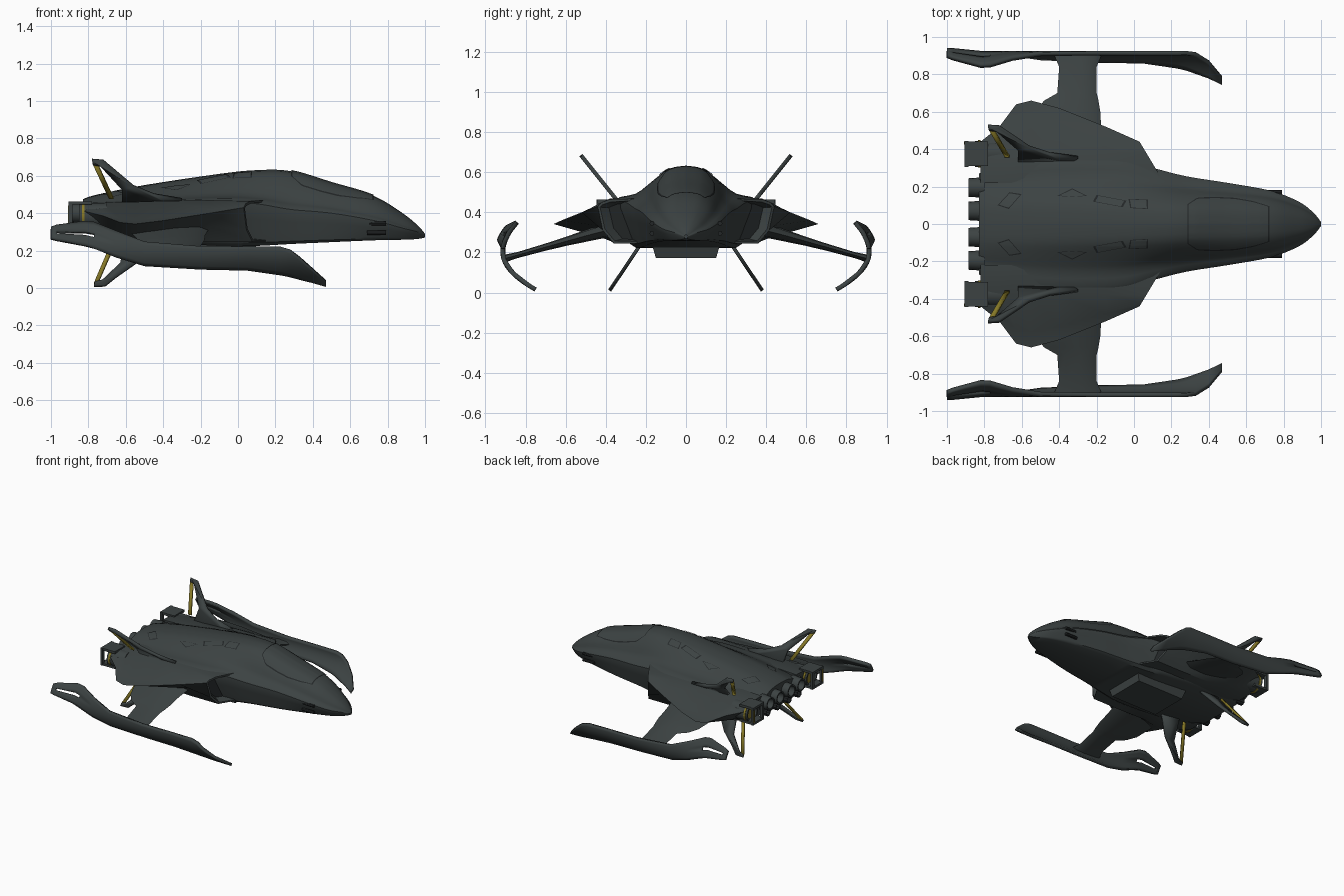
import bpy, bmesh
from math import pi, cos, sin
from mathutils import Vector
from mathutils.bvhtree import BVHTree

if "Cube" in bpy.data.objects:
    bpy.data.objects.remove(bpy.data.objects["Cube"])


def material(name, r, g, b):
    m = bpy.data.materials.new(name)
    m.use_nodes = True
    m.diffuse_color = (r, g, b, 1)
    node = m.node_tree.nodes["Principled BSDF"]
    node.inputs["Base Color"].default_value = (r, g, b, 1)
    node.inputs["Roughness"].default_value = 0.6
    return m


HULL = material("hull grey", 0.045, 0.055, 0.055)
DARK = material("dark recess", 0.016, 0.019, 0.02)
GOLD = material("dull gold", 0.24, 0.19, 0.02)


def build(name, verts, faces, mats, mirror=False, thick=0, recalc=True, edit=None, rule=None):
    """Make an object, optionally edited, thickened and mirrored across the centreline."""
    bm = bmesh.new()
    vs = [bm.verts.new(v) for v in verts]
    for n, f in enumerate(faces):
        face = bm.faces.new([vs[i] for i in f])
        face.material_index = rule(n) if rule else 0
    if recalc:
        bmesh.ops.recalc_face_normals(bm, faces=bm.faces[:])
    if edit:
        edit(bm)
    me = bpy.data.meshes.new(name)
    bm.to_mesh(me)
    bm.free()
    for m in mats:
        me.materials.append(m)
    me.shade_smooth()
    me.set_sharp_from_angle(angle=0.6)
    ob = bpy.data.objects.new(name, me)
    bpy.context.collection.objects.link(ob)
    if thick:
        s = ob.modifiers.new("thickness", 'SOLIDIFY')
        s.thickness, s.offset = thick, 0
    if mirror:
        ob.modifiers.new("mirror", 'MIRROR').use_axis = (False, True, False)
    return ob


def loft(rows):
    """Skin closed loops, with caps on both ends (the last face is the final cap)."""
    n = len(rows[0])
    faces = [(i * n + j, i * n + (j + 1) % n, (i + 1) * n + (j + 1) % n, (i + 1) * n + j)
             for i in range(len(rows) - 1) for j in range(n)]
    total = len(rows) * n
    faces += [tuple(range(n)), tuple(range(total - n, total))]
    return [p for r in rows for p in r], faces


def spline(points, steps):
    """Catmull-Rom interpolation through tuples of any size."""
    p = [Vector(q) for q in points]
    p = [p[0]] + p + [p[-1]]
    out = []
    for i in range(1, len(p) - 2):
        a, b, c, d = p[i - 1:i + 3]
        for k in range(steps):
            t = k / steps
            out.append((b * 2 + (c - a) * t + (a * 2 - b * 5 + c * 4 - d) * t ** 2
                        + (b * 3 - a - c * 3 + d) * t ** 3) * 0.5)
    return out + [p[-1]]


# Fuselage: x, top, ridge half width, side half width, side height, bottom, bottom half width
stations = [(-.83, .475, .15, .27, .42, .3, .2), (-.75, .5, .16, .3, .43, .28, .22),
            (-.5, .55, .17, .35, .45, .25, .28), (-.1, .61, .17, .35, .46, .225, .28),
            (.1, .63, .16, .3, .45, .225, .25), (.28, .625, .15, .255, .42, .235, .22),
            (.5, .56, .14, .22, .4, .245, .19), (.73, .49, .12, .178, .36, .255, .14),
            (.88, .4, .08, .12, .32, .258, .09), (.96, .335, .04, .06, .3, .262, .04),
            (1, .29, .005, .01, .28, .27, .005)]
rows = []
for x, t, r, w, s, b, bw in spline(stations, 4):
    h, d = t - s, s - b
    half = spline([(0, t), (r * .55, t - h * .08), (r, s + h * .6), (r + (w - r) * .45, s + h * .22),
                   (w, s), (w * .5 + bw * .5, s - d * .55), (bw, b + d * .08)], 3)
    half = [tuple(q) for q in half] + [(bw * .9, b)]
    rows.append([(x, y, z) for y, z in half] + [(x, -y, z) for y, z in reversed(half) if y > 1e-6])
hull_verts, hull_faces = loft(rows)
build("fuselage", hull_verts, hull_faces, [HULL])
tree = BVHTree.FromPolygons(hull_verts, hull_faces)

# Side nacelles flowing into short swept wings: x, tip y, tip z, inner wall y, top z, bottom z
rows = []
for x, ty, tz, wy, top, low in [(-.82, .44, .41, .36, .45, .31), (-.72, .52, .385, .37, .455, .28),
                                (-.63, .64, .35, .38, .46, .265), (-.55, .66, .342, .38, .46, .255),
                                (-.4, .62, .36, .38, .465, .25), (-.15, .52, .4, .38, .468, .245),
                                (.03, .44, .43, .38, .465, .245)]:
    front = x > 0
    loop = [(.22, top + .005), (wy, top), (wy * .3 + ty * .7, tz + .02), (ty, tz),
            (wy + .035, tz - .07 if not front else .31), (wy - .02, low), (.22, low)]
    rows.append([(x + (.44 - y) * .6 * front, y, z) for y, z in loop])


def cut_intake(bm):
    bm.faces.ensure_lookup_table()
    mouth = bm.faces[-1]
    bmesh.ops.inset_region(bm, faces=[mouth], thickness=.014)
    bmesh.ops.inset_region(bm, faces=[mouth], thickness=.01, depth=-.07)
    mouth.material_index = 1


build("nacelle_wing", *loft(rows), [HULL, DARK], mirror=True, edit=cut_intake)

# Pylons reaching down and out to the booms: y, rear x, front x, height, thickness
rows = []
for y, x0, x1, z, t in [(.34, -.6, -.15, .325, .08), (.5, -.56, -.175, .283, .06),
                        (.6, -.53, -.18, .255, .045), (.66, -.48, -.19, .238, .04),
                        (.7, -.41, -.2, .227, .036), (.84, -.4, -.2, .187, .03),
                        (.91, -.43, -.17, .168, .04)]:
    c, h = x1 - x0, t / 2
    rows.append([(x1, y, z), (x1 - c * .12, y, z + h * .8), (x1 - c * .4, y, z + h), (x0 + c * .2, y, z + h * .5),
                 (x0, y, z), (x0 + c * .2, y, z - h * .5), (x1 - c * .4, y, z - h), (x1 - c * .12, y, z - h * .8)])
build("pylon", *loft(rows), [HULL], mirror=True)

# Curved blade booms with a slot in the tail: x, top, bottom
spans = [(-1, .322, .262), (-.97, .332, .254), (-.82, .352, .225), (-.77, .347, .21), (-.65, .3, .165),
         (-.5, .245, .122), (-.2, .222, .105), (.05, .222, .1), (.23, .22, .075), (.28, .205, .065),
         (.33, .165, .052), (.4, .1, .035), (.47, .035, .015)]
ROWS = 7
verts, faces = [], []
for i, (x, top, low) in enumerate(spans):
    for j in range(ROWS + 1):
        z = low + (top - low) * j / ROWS
        bend = 3.2 if z > .2 else 4.8
        verts.append((x, .914 - bend * (z - .2) ** 2 + .03 * max(0, (-x - .8) / .2), z))
        if i and j and not (j == 4 and i in (2, 3)):
            a = i * (ROWS + 1) + j
            faces.append((a, a - 1, a - ROWS - 2, a - ROWS - 1))
build("boom", verts, faces, [HULL], mirror=True, thick=.022)


# Canted tail fins, each with a gold rear strut
def fin(name, outline, lean, mat, thick):
    verts = [(x, lean(z), z) for x, z in outline]
    build(name, verts, [tuple(range(len(verts)))], [mat], mirror=True, thick=thick)


def up(z):
    return .36 + (z - .48) * .8


def down(z):
    return .24 + (.22 - z) * .67


fin("upper_fin", [(-.3, .475), (-.45, .5), (-.56, .545), (-.72, .68), (-.78, .685), (-.775, .662),
                  (-.735, .655), (-.62, .53), (-.62, .44), (-.35, .44)], up, HULL, .02)
fin("upper_fin_strut", [(-.778, .668), (-.752, .668), (-.665, .48), (-.69, .48)], up, GOLD, .014)
fin("lower_fin", [(-.42, .28), (-.55, .13), (-.65, .06), (-.71, .012), (-.77, .01), (-.765, .03),
                  (-.725, .04), (-.63, .13), (-.6, .28)], down, HULL, .018)
fin("lower_fin_strut", [(-.77, .025), (-.748, .025), (-.645, .26), (-.67, .26)], down, GOLD, .014)


# Surface panels laid on the hull, each with a dark seam around a hull-coloured field
def panel(name, edges, mirror=True, n=12, rim=.07, lift=.005):
    params = [0, rim] + [rim + (1 - 2 * rim) * k / n for k in range(1, n)] + [1 - rim, 1]
    m, verts = len(params), []
    for u in params:
        k = min(int(u * (len(edges) - 1)), len(edges) - 2)
        f = u * (len(edges) - 1) - k
        a, b = [Vector(edges[k][s]).lerp(Vector(edges[k + 1][s]), f) for s in (0, 1)]
        for v in params:
            p = a.lerp(b, v)
            hit, normal, _, _ = tree.ray_cast(Vector((p.x, p.y, 2)), Vector((0, 0, -1)))
            verts.append(hit + Vector((0, 0, lift)))
    cells = [(i, j) for i in range(m - 1) for j in range(m - 1)]
    faces = [(i * m + j, (i + 1) * m + j, (i + 1) * m + j + 1, i * m + j + 1) for i, j in cells]

    def seam(k):
        return int(cells[k][0] in (0, m - 2) or cells[k][1] in (0, m - 2))
    build(name, verts, faces, [HULL, DARK], mirror, recalc=False, rule=seam)


panel("canopy", [((x, -w), (x, w)) for x, w in
                 [(.285, .105), (.34, .142), (.44, .145), (.54, .14), (.64, .122), (.725, .095)]],
      mirror=False, n=24, rim=.022, lift=.007)
panel("hatch_panel", [((-.02, .085), (-.03, .135)), ((.075, .08), (.075, .13))])
panel("long_panel", [((-.22, .12), (-.2, .155)), ((-.06, .09), (-.04, .125))])
panel("side_panel", [((-.41, .15), (-.33, .19)), ((-.33, .145), (-.25, .15))])
panel("chevron_front", [((-.73, .1), (-.665, .17)), ((-.67, .08), (-.6, .16))])


# Boxes and tubes
def box(name, x0, x1, y0, y1, z0, z1, mat, mirror=True, taper=0):
    rows = [[(x0 + e, y0 + e, z), (x1 - e, y0 + e, z), (x1 - e, y1 - e, z), (x0 + e, y1 - e, z)]
            for z, e in ((z0, taper), (z1, 0))]
    build(name, *loft(rows), [mat], mirror)


def tube(name, x0, x1, y, z, r, mat, sides=16, flare=1, hollow=True):
    rows = [[(x, y + q * cos(k * 2 * pi / sides), z + q * sin(k * 2 * pi / sides)) for k in range(sides)]
            for x, q in ((x1, r), (x0, r * flare))]

    def bore(bm):
        bm.faces.ensure_lookup_table()
        end = bm.faces[-1]
        bmesh.ops.inset_region(bm, faces=[end], thickness=r * .2)
        bmesh.ops.inset_region(bm, faces=[end], thickness=r * .05, depth=-abs(x1 - x0) * .6)
        end.material_index = 1
    build(name, *loft(rows), [mat, DARK], mirror=True, edit=bore if hollow else None)


box("belly_bay", -.35, .1, -.17, .17, .172, .24, HULL, mirror=False, taper=.02)

# Outer engines with clamps and gold collars
tube("outer_engine", -.85, -.7, .375, .385, .07, HULL)
tube("engine_collar", -.835, -.82, .375, .385, .074, GOLD, hollow=False)
for z in (.325, .445):
    box("engine_clamp", -.905, -.78, .31, .44, z, z + .018, HULL)
box("clamp_end", -.905, -.885, .42, .445, .325, .463, HULL)
box("clamp_end", -.905, -.885, .305, .33, .325, .463, HULL)
box("clamp_gold", -.908, -.904, .425, .44, .345, .44, GOLD)

# Inner engines in the stern
for y in (.07, .195):
    tube("inner_engine", -.885, -.8, y, .4, .055, HULL, flare=.9)
    tube("small_thruster", -.865, -.8, y, .325, .03, DARK, sides=10)

# Nose guns, stacked in pairs
for z in (.295, .345):
    tube("nose_gun", .79, .69, .17, z, .012, DARK, sides=8, hollow=False)
